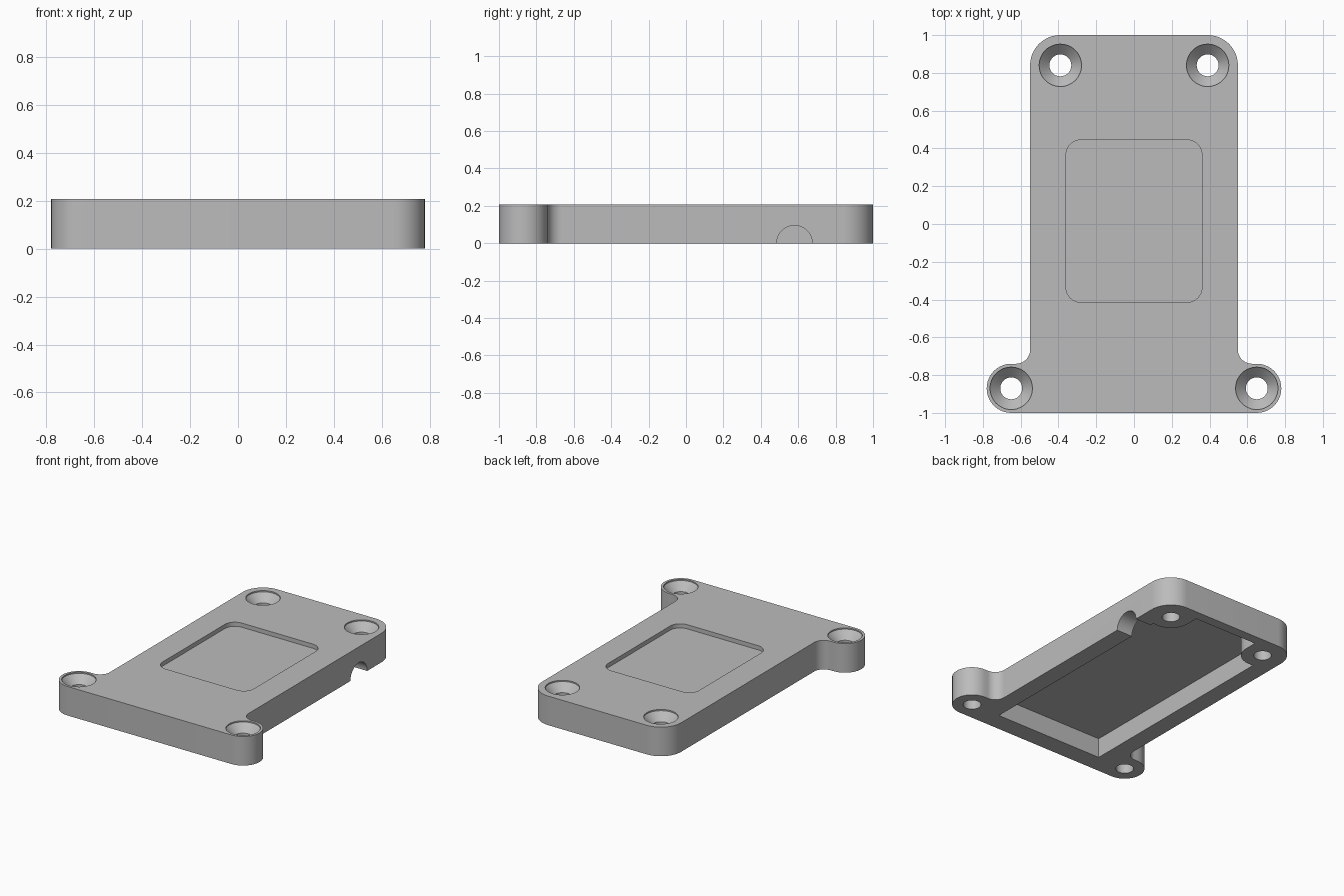
import bpy
import bmesh
from math import radians, cos, sin, pi

old = bpy.data.objects.get("Cube")
if old:
    bpy.data.objects.remove(old, do_unlink=True)

HEIGHT = 0.208
SEGMENTS = 20

grey = bpy.data.materials.new("plain grey")
grey.use_nodes = True
colour = (0.5, 0.5, 0.5, 1)
grey.diffuse_color = colour
grey.node_tree.nodes["Principled BSDF"].inputs["Base Color"].default_value = colour


def arc(cx, cy, r, start, end, n=SEGMENTS):
    angles = [radians(start + (end - start) * i / n) for i in range(n + 1)]
    return [(cx + r * cos(a), cy + r * sin(a)) for a in angles]


def mirrored(half):
    """Close a +x half outline, listed front to back, into a full loop."""
    return half + [(-x, y) for x, y in reversed(half)]


def loft(name, rings):
    """Solid through a stack of equal-length 3D rings, capped at both ends."""
    bm = bmesh.new()
    loops = [[bm.verts.new(p) for p in ring] for ring in rings]
    n = len(loops[0])
    for low, high in zip(loops, loops[1:]):
        for i in range(n):
            j = (i + 1) % n
            bm.faces.new((low[i], low[j], high[j], high[i]))
    bm.faces.new(reversed(loops[0]))
    bm.faces.new(loops[-1])
    bmesh.ops.recalc_face_normals(bm, faces=bm.faces)
    mesh = bpy.data.meshes.new(name)
    bm.to_mesh(mesh)
    bm.free()
    mesh.materials.append(grey)
    obj = bpy.data.objects.new(name, mesh)
    bpy.context.collection.objects.link(obj)
    return obj


def prism(name, outline, z0, z1):
    return loft(name, [[(x, y, z) for x, y in outline] for z in (z0, z1)])


def cut(target, cutter):
    cutter.hide_render = True
    mod = target.modifiers.new(cutter.name, "BOOLEAN")
    mod.operation = "DIFFERENCE"
    mod.solver = "EXACT"
    mod.object = cutter
    bpy.ops.object.modifier_apply(modifier=mod.name)
    bpy.data.objects.remove(cutter, do_unlink=True)


# Cover plate: rounded body, side ears, concave fillets
outline = (arc(0.65, -0.87, 0.13, -90, 90)
           + arc(0.625, -0.665, 0.075, 270, 180)
           + arc(0.39, 0.84, 0.16, 0, 90))
cover = prism("cover_plate", mirrored(outline), 0, HEIGHT)
bpy.context.view_layer.objects.active = cover
cover.select_set(True)

# Underside cavity, leaving round bosses at the back screw holes
pocket = ([(0.425, -0.865)]
          + arc(0.39, 0.84, 0.14, -75.5, -180)
          + [(0.25, 0.93)])
cut(cover, prism("cavity", mirrored(pocket), -0.1, 0.14))

# Shallow rounded recess in the top
recess = arc(0.28, -0.335, 0.08, -90, 0) + arc(0.28, 0.365, 0.08, 0, 90)
cut(cover, prism("top_recess", mirrored(recess), HEIGHT - 0.03, HEIGHT + 0.1))

# Countersunk screw holes
profile = [(0.058, -0.1), (0.058, 0.145), (0.112, 0.199), (0.112, 0.3)]
for hx, hy in ((0.65, -0.87), (0.39, 0.84)):
    for side in (1, -1):
        rings = [[(side * hx + r * cos(2 * pi * i / 48),
                   hy + r * sin(2 * pi * i / 48), z) for i in range(48)]
                 for r, z in profile]
        cut(cover, loft("screw_hole", rings))

# Half-round cable notch through one side wall
notch = arc(0.58, 0, 0.095, 0, 360, 48)[:-1]
cut(cover, loft("cable_notch", [[(x, y, z) for y, z in notch] for x in (0.38, 0.7)]))

bpy.ops.object.shade_smooth_by_angle(angle=radians(30))
